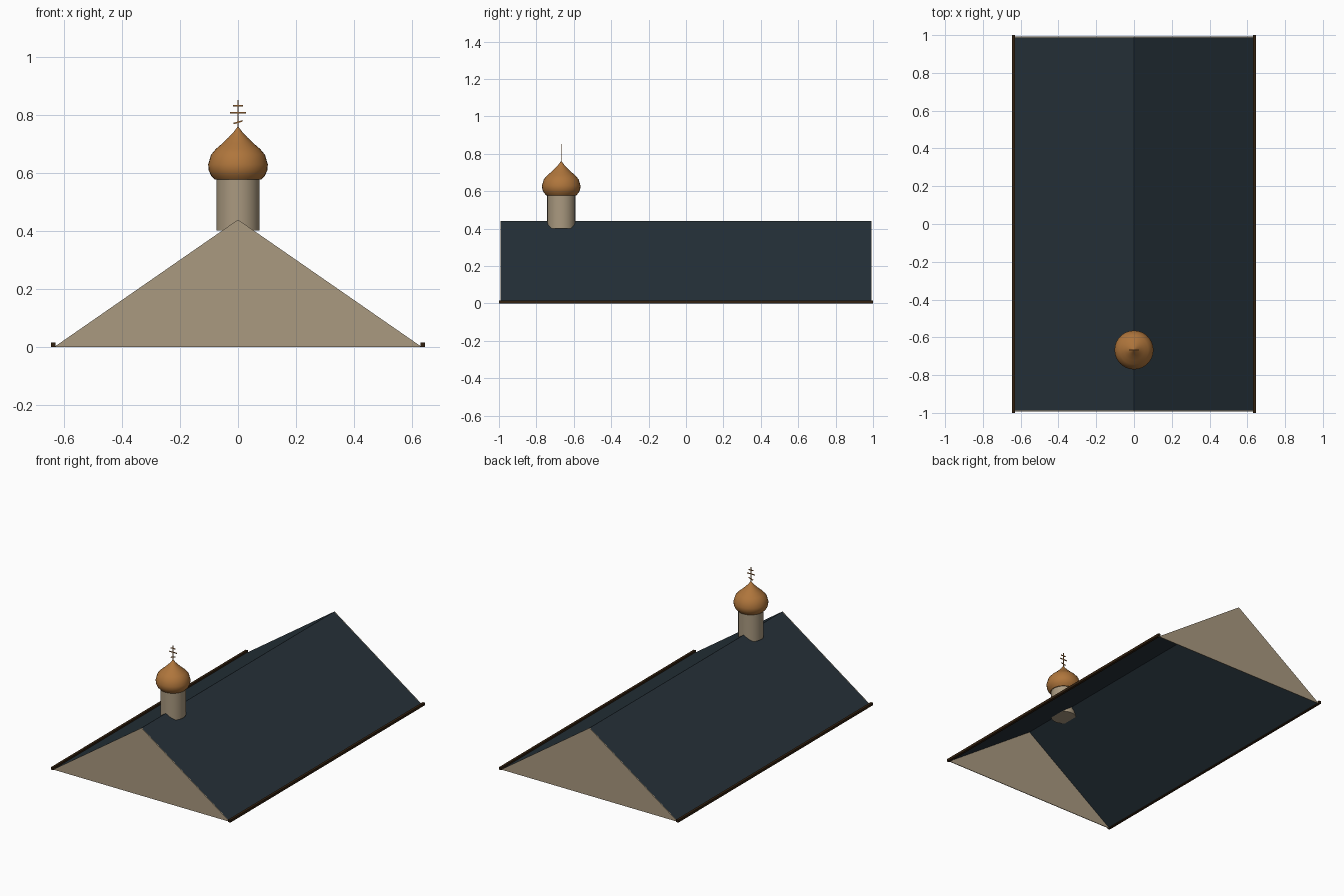
import bpy, bmesh, math
from mathutils import Matrix

cube = bpy.data.objects.get("Cube")
if cube:
    bpy.data.objects.remove(cube, do_unlink=True)


def material(name, rgb):
    mat = bpy.data.materials.new(name)
    mat.use_nodes = True
    mat.diffuse_color = (*rgb, 1)
    mat.node_tree.nodes["Principled BSDF"].inputs["Base Color"].default_value = (*rgb, 1)
    return mat


SLATE = material("dark slate", (0.019, 0.031, 0.041))
PLASTER = material("beige plaster", (0.40, 0.32, 0.215))
GOLD = material("aged gold", (0.43, 0.18, 0.045))
TIMBER = material("dark timber", (0.032, 0.015, 0.005))

HALF_WIDTH, RIDGE, ROOF_END, GABLE_END = 0.635, 0.44, 0.988, 0.992
TOWER_Y = -0.667


def finish(name, bm, mat, smooth=False):
    mesh = bpy.data.meshes.new(name)
    bm.to_mesh(mesh)
    bm.free()
    mesh.materials.append(mat)
    obj = bpy.data.objects.new(name, mesh)
    bpy.context.collection.objects.link(obj)
    if smooth:
        bpy.ops.object.select_all(action="DESELECT")
        obj.select_set(True)
        bpy.context.view_layer.objects.active = obj
        bpy.ops.object.shade_smooth_by_angle(angle=math.radians(40))
    return obj


def sweep(name, points, y0, y1, mat, closed):
    """Sweep an xz profile along y."""
    bm = bmesh.new()
    a, b = [[bm.verts.new((x, y, z)) for x, z in points] for y in (y0, y1)]
    n = len(points)
    for i in range(n if closed else n - 1):
        j = (i + 1) % n
        bm.faces.new((a[i], a[j], b[j], b[i]))
    if closed:
        bm.faces.new(a[::-1])
        bm.faces.new(b)
        bmesh.ops.recalc_face_normals(bm, faces=bm.faces)
    return finish(name, bm, mat)


def box(name, size, centre, mat, tilt=0):
    bm = bmesh.new()
    bmesh.ops.create_cube(bm, size=1)
    turn = Matrix.Translation(centre) @ Matrix.Rotation(tilt, 4, "Y") @ Matrix.Diagonal((*size, 1))
    bmesh.ops.transform(bm, matrix=turn, verts=bm.verts)
    return finish(name, bm, mat)


def lathe(name, profile, mat, segments=32):
    """Turn a (radius, z) profile around the tower axis."""
    bm = bmesh.new()
    rings = []
    for r, z in profile:
        rings.append([bm.verts.new((r * math.cos(t), TOWER_Y + r * math.sin(t), z))
                      for t in (math.tau * k / segments for k in range(segments))])
    for low, high in zip(rings, rings[1:]):
        for k in range(segments):
            m = (k + 1) % segments
            bm.faces.new((low[k], low[m], high[m], high[k]))
    bm.faces.new(rings[0][::-1])
    bm.faces.new(rings[-1])
    return finish(name, bm, mat, smooth=True)


# Open gabled roof sheet with a wall at each end
gable = [(HALF_WIDTH, 0), (0, RIDGE), (-HALF_WIDTH, 0)]
sweep("roof", gable, -ROOF_END, ROOF_END, SLATE, closed=False)
sweep("front_gable", gable, -GABLE_END, -ROOF_END, PLASTER, closed=True)
sweep("back_gable", gable, ROOF_END, GABLE_END, PLASTER, closed=True)

# Eave boards
for side, name in ((1, "left_eave"), (-1, "right_eave")):
    box(name, (0.016, 2, 0.016), (side * 0.637, 0, 0.008), TIMBER)

# Tower drum and onion dome
lathe("drum", [(0.075, 0.402), (0.075, 0.585)], PLASTER)
lathe("onion_dome", [(0.08, 0.578), (0.093, 0.592), (0.101, 0.61), (0.103, 0.63),
                     (0.093, 0.664), (0.076, 0.684), (0.055, 0.702), (0.034, 0.722),
                     (0.016, 0.741), (0.002, 0.76)], GOLD)

# Finial cross with a slanted lower bar
box("cross_post", (0.005, 0.004, 0.1), (0, TOWER_Y, 0.802), GOLD)
for name, width, z, tilt in (("cross_top_bar", 0.034, 0.833, 0),
                             ("cross_main_bar", 0.054, 0.808, 0),
                             ("cross_foot_bar", 0.032, 0.776, -0.28)):
    box(name, (width, 0.004, 0.005), (0, TOWER_Y, z), GOLD, tilt)
